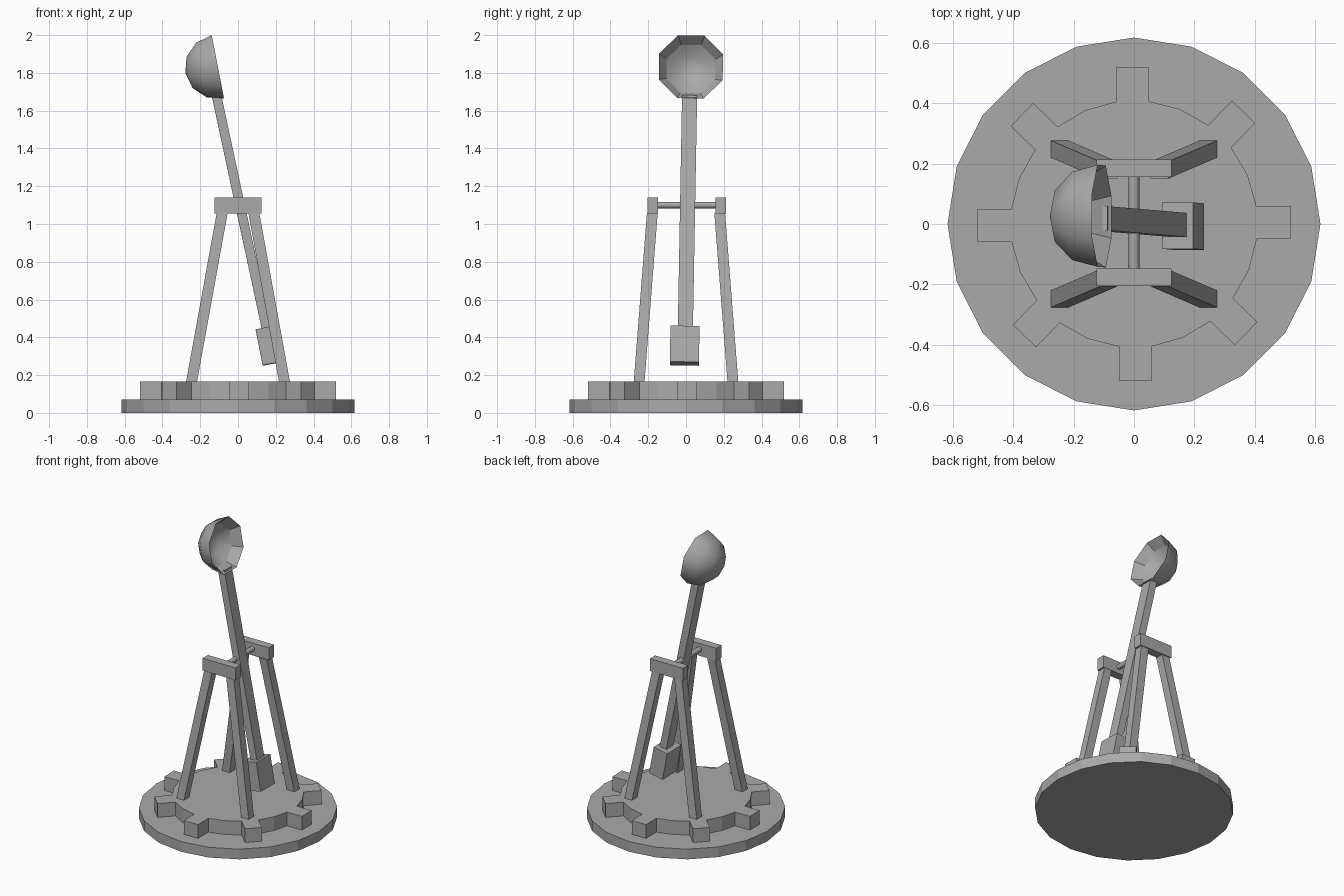
import bpy, bmesh, math
from mathutils import Matrix, Vector

cube = bpy.data.objects.get("Cube")
if cube:
    bpy.data.objects.remove(cube, do_unlink=True)

grey = bpy.data.materials.new("plain grey")
grey.use_nodes = True
COLOUR = (0.4, 0.4, 0.4, 1)
grey.diffuse_color = COLOUR
grey.node_tree.nodes["Principled BSDF"].inputs["Base Color"].default_value = COLOUR


def finish(name, bm, matrix=Matrix(), smooth=None):
    bmesh.ops.recalc_face_normals(bm, faces=bm.faces)
    mesh = bpy.data.meshes.new(name)
    bm.to_mesh(mesh)
    bm.free()
    mesh.materials.append(grey)
    ob = bpy.data.objects.new(name, mesh)
    bpy.context.collection.objects.link(ob)
    ob.matrix_world = matrix
    if smooth:
        bpy.ops.object.select_all(action='DESELECT')
        ob.select_set(True)
        bpy.context.view_layer.objects.active = ob
        bpy.ops.object.shade_smooth_by_angle(angle=math.radians(smooth))
    return ob


def prism(name, outline, z0, z1):
    """Upright solid with the given outline."""
    bm = bmesh.new()
    face = bm.faces.new([bm.verts.new((x, y, z0)) for x, y in outline])
    ext = bmesh.ops.extrude_face_region(bm, geom=[face], use_keep_orig=True)
    top = [v for v in ext["geom"] if isinstance(v, bmesh.types.BMVert)]
    bmesh.ops.translate(bm, verts=top, vec=(0, 0, z1 - z0))
    return finish(name, bm)


def box(name, lo, hi, matrix=Matrix(), shear=(0, 0)):
    """Box between two corners; shear shifts its top end sideways."""
    bm = bmesh.new()
    bmesh.ops.create_cube(bm, size=1)
    for v in bm.verts:
        top = v.co.z > 0
        v.co = Vector([lo[i] + (hi[i] - lo[i]) * (v.co[i] + 0.5) for i in range(3)])
        if top:
            v.co.x += shear[0]
            v.co.y += shear[1]
    return finish(name, bm, matrix)


def polar(r, deg):
    a = math.radians(deg)
    return Vector((r * math.cos(a), r * math.sin(a)))


# Round base plate
prism("base_plate", [polar(0.618, 18 * i) for i in range(20)], 0, 0.07)

# Toothed turntable: every third side of a 24-sided disc is pulled out
outline = []
for t in range(8):
    mid = 45 * t + 0.65
    a, b = polar(0.41, mid - 7.5), polar(0.41, mid + 7.5)
    out = polar(0.113, mid)
    outline += [a, a + out, b + out, b, polar(0.41, mid + 22.5)]
prism("toothed_turntable", outline, 0.07, 0.165)

# Two A-frames: leaning legs and a top beam each
for sy, side in ((-1, "front"), (1, "back")):
    y0, y1 = sorted((sy * 0.152 + 0.004, sy * 0.209 + 0.004))
    box(side + "_top_beam", (-0.125, y0, 1.055), (0.125, y1, 1.14))
    for sx, hand in ((-1, "right"), (1, "left")):
        x0, x1 = sorted((sx * 0.218, sx * 0.276))
        f0, f1 = sorted((sy * 0.22, sy * 0.277))
        box(f"{side}_{hand}_leg", (x0, f0, 0.16), (x1, f1, 1.057),
            shear=(-sx * 0.163, -sy * 0.07))

# Axle between the beams
bm = bmesh.new()
bmesh.ops.create_cone(bm, cap_ends=True, segments=12, radius1=0.0175, radius2=0.0175, depth=0.32)
finish("axle", bm, Matrix.Translation((0, 0.004, 1.1)) @ Matrix.Rotation(math.pi / 2, 4, 'X'), 40)

# Throwing arm and counterweight, leaning back and slightly sideways
lean = Matrix.Rotation(math.radians(-1.04), 4, 'X')
arm = Matrix.Translation((0.0106, 0.0085, 1.1)) @ lean @ Matrix.Rotation(math.radians(-12.1), 4, 'Y')
box("throwing_arm", (-0.025, -0.04, -0.75), (0.025, 0.04, 0.59), arm)
weight = Matrix.Translation((0.163, -0.007, 0.356)) @ lean @ Matrix.Rotation(math.radians(-11), 4, 'Y')
box("counterweight", (-0.052, -0.077, -0.097), (0.052, 0.077, 0.097), weight)

# Eight-sided cup: outer half ball, sloped rim band and inner bowl
R = 0.183
profile = [(0, -0.175), (R * 0.5, -0.152), (R * 0.866, -0.088), (R, 0),
           (0.14, -0.06), (0.08, -0.112), (0, -0.13)]
bm = bmesh.new()
verts = [bm.verts.new((r, 0, z)) for r, z in profile]
edges = [bm.edges.new(p) for p in zip(verts, verts[1:])]
bmesh.ops.rotate(bm, verts=verts, cent=(0, 0, 0), matrix=Matrix.Rotation(math.pi / 8, 3, 'Z'))
bmesh.ops.spin(bm, geom=verts + edges, cent=(0, 0, 0), axis=(0, 0, 1), angle=math.tau, steps=8)
bmesh.ops.remove_doubles(bm, verts=bm.verts, dist=0.001)
cup = finish("cup", bm, Matrix.Translation((-0.107, 0.026, 1.832)) @ lean
             @ Matrix.Rotation(math.radians(79), 4, 'Y'), 46)
for p in cup.data.polygons:
    radii = [math.hypot(*cup.data.vertices[v].co.xy) for v in p.vertices]
    if abs(min(radii) - 0.14) < 0.002:
        p.use_smooth = False
